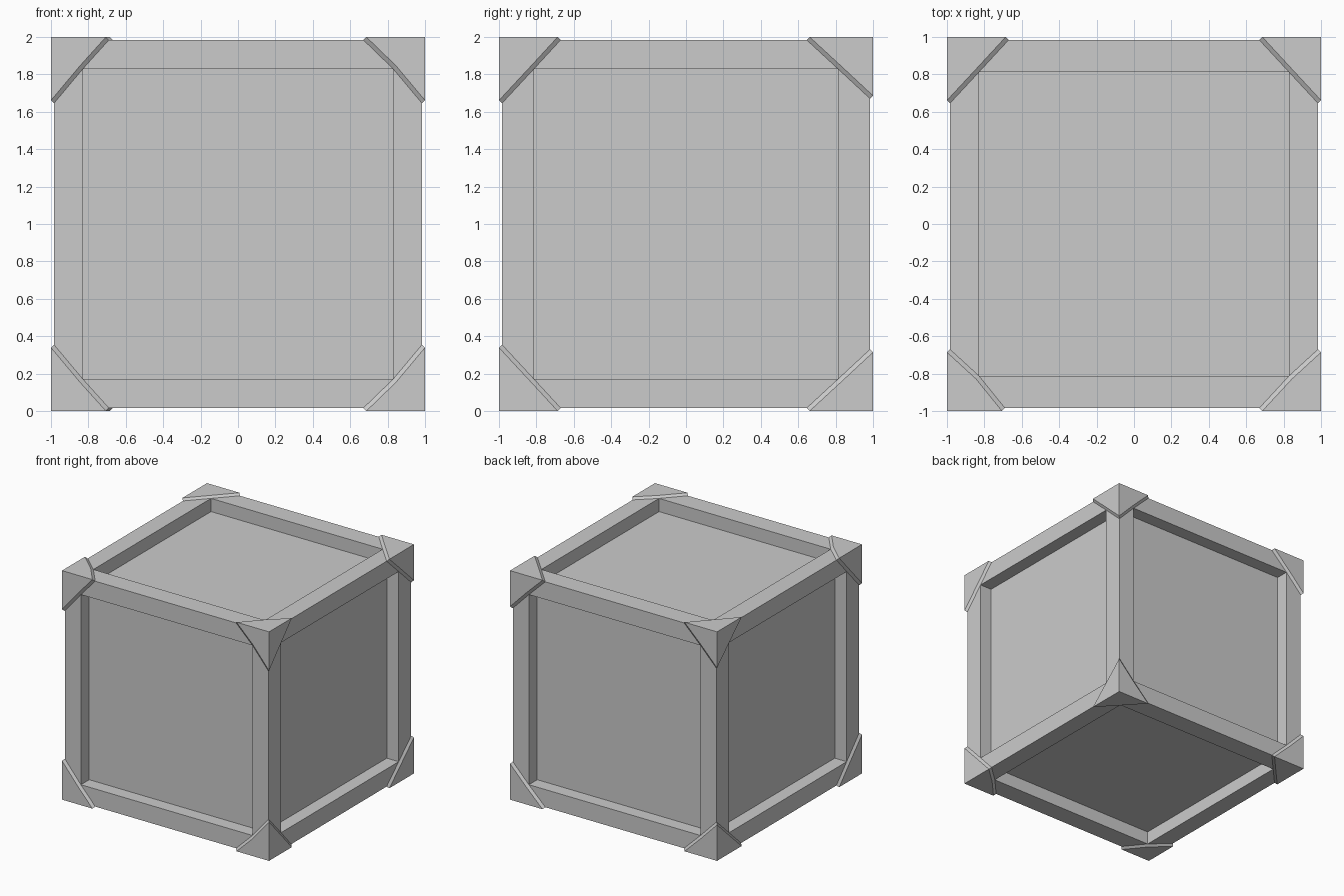
import bpy, bmesh
from itertools import product
from mathutils import Vector

if "Cube" in bpy.data.objects:
    bpy.data.objects.remove(bpy.data.objects["Cube"])

HALF = 0.984            # half size of the crate body
OPEN = (0.829, 0.812, 0.83)   # half size of the panel openings
DEPTH = 0.115           # panel recess
LIFT = 1.0 - HALF       # how far the corner caps stand proud
CENTRE = Vector((0, 0, 1))


def finish(bm, name):
    bmesh.ops.recalc_face_normals(bm, faces=bm.faces)
    mesh = bpy.data.meshes.new(name)
    bm.to_mesh(mesh)
    bm.free()
    obj = bpy.data.objects.new(name, mesh)
    obj.location = CENTRE
    bpy.context.collection.objects.link(obj)
    return obj


# Crate body: cube with an inset, recessed panel on every side
bm = bmesh.new()
bmesh.ops.create_cube(bm, size=2 * HALF)
panels = list(bm.faces)
bmesh.ops.inset_individual(bm, faces=panels, thickness=HALF - 0.83)
for v in bm.verts:
    for i in range(3):
        if abs(v.co[i]) < 0.9:
            v.co[i] = OPEN[i] if v.co[i] > 0 else -OPEN[i]
bm.normal_update()
recessed = bmesh.ops.extrude_discrete_faces(bm, faces=panels)["faces"]
for f in recessed:
    f.normal_update()
    bmesh.ops.translate(bm, verts=f.verts, vec=-f.normal * DEPTH)
finish(bm, "crate_body")


# Corner cap: a corner patch of the frame pushed out diagonally
def corner_cap(sx, sy, sz):
    sign = Vector((sx, sy, sz))
    front = sy < 0
    tips = (0.69 if front and sx < 0 else 0.67,
            0.67 if front else 0.645,
            0.645 if front else 0.67)
    bm = bmesh.new()

    def pair(co):
        base = Vector(co) * sign
        return bm.verts.new(base), bm.verts.new(base + sign * LIFT)

    corner = bm.verts.new(sign)
    tip, kink = [], []
    for i in range(3):
        t = [HALF] * 3
        t[i] = tips[i]
        tip.append(pair(t))
        k = list(OPEN)
        k[i] = HALF
        kink.append(pair(k))
    for i in range(3):
        a, b, k = tip[(i + 1) % 3], tip[(i + 2) % 3], kink[i]
        bm.faces.new((corner, a[1], k[1], b[1]))
        bm.faces.new((a[1], a[0], k[0], k[1]))
        bm.faces.new((k[1], k[0], b[0], b[1]))
    finish(bm, "corner_cap_%s_%s_%s" % ("right" if sx > 0 else "left",
                                        "front" if front else "back",
                                        "top" if sz > 0 else "bottom"))


for s in product((-1, 1), repeat=3):
    corner_cap(*s)
